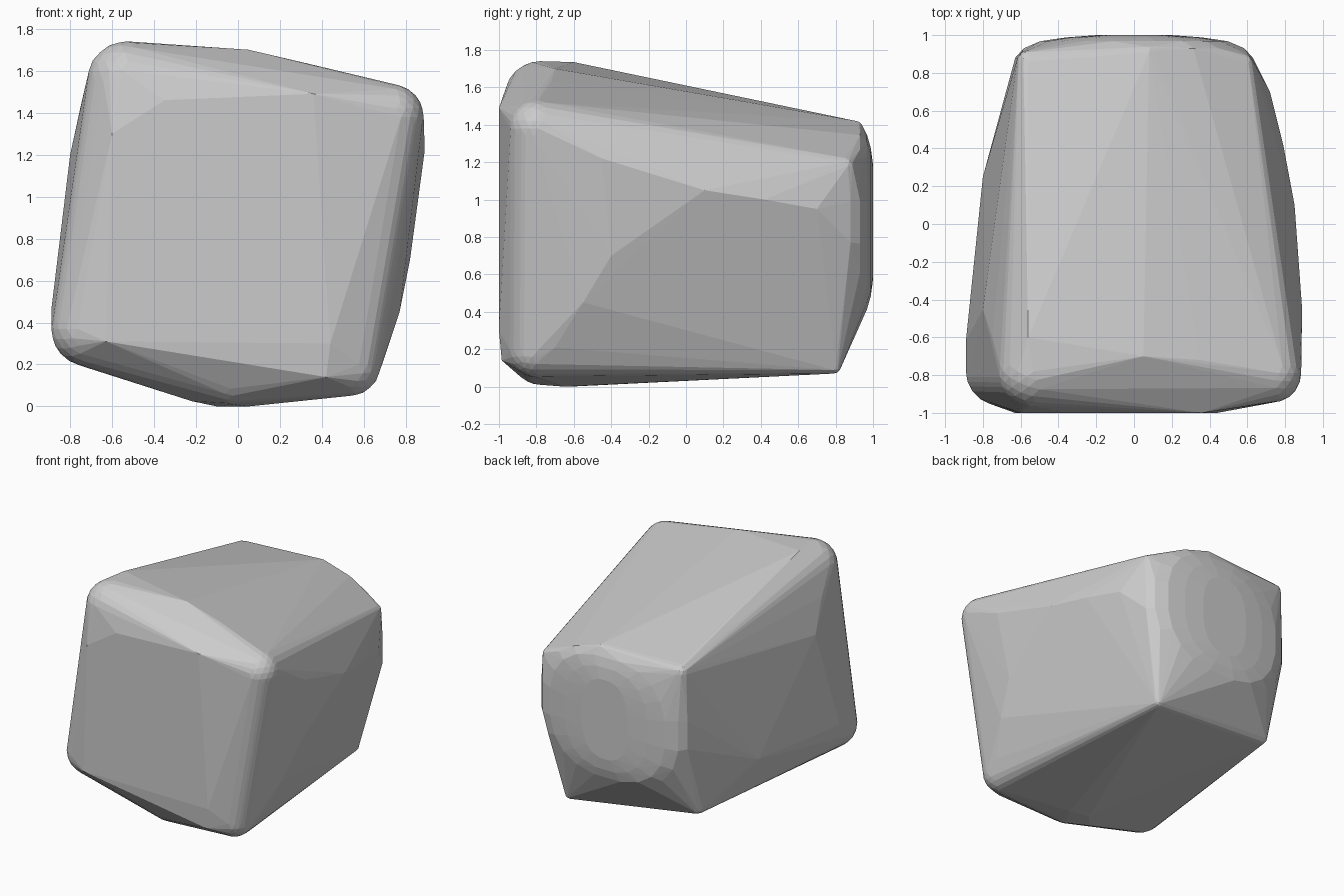
import bpy, bmesh, math
from mathutils import Matrix, Vector

if "Cube" in bpy.data.objects:
    bpy.data.objects.remove(bpy.data.objects["Cube"])

bm = bmesh.new()


def corner(x, y, z, r, sub=2):
    """Rounded corner of the block."""
    bmesh.ops.create_icosphere(bm, subdivisions=sub, radius=r,
                               matrix=Matrix.Translation((x, y, z)))


# Broad rounded front corners
corner(-0.53, -0.78, 1.55, 0.19, 3)
corner(0.73, -0.79, 1.38, 0.155, 3)
corner(-0.71, -0.78, 0.37, 0.18, 3)
corner(0.53, -0.80, 0.20, 0.15, 3)
corner(-0.03, -0.78, 0.16, 0.15, 3)

# Tighter back corners
corner(0.08, 0.91, 1.385, 0.035)
corner(-0.56, 0.86, 1.35, 0.06)
corner(0.58, 0.85, 1.18, 0.05)
corner(0.44, 0.79, 0.11, 0.04)
corner(-0.58, 0.69, 0.25, 0.06)

# Flat front panel, inset from the rounded edges
for x, y, z in [(-0.63, -1, 0.31), (0.42, -0.985, 0.14), (0.44, -1, 0.3),
                (0.36, -1, 1.49), (-0.35, -1, 1.46), (-0.6, -1, 1.3)]:
    bm.verts.new((x, y, z))

# Swells on the top, bottom and sides
for p in [(-0.56, -0.60, 1.735), (0.05, -0.70, 1.70), (0.35, -0.72, 1.63),
          (-0.10, -0.62, 0.0), (0.05, -0.65, 0.0), (-0.22, -0.75, 0.025),
          (0.50, -0.72, 0.05), (0.89, -0.45, 1.22), (0.885, -0.65, 1.3),
          (0.85, 0.10, 1.05), (0.79, 0.42, 1.0), (0.72, 0.70, 0.95),
          (0.82, -0.40, 0.70), (0.77, -0.55, 0.45), (0.69, -0.70, 0.21),
          (-0.89, -0.62, 0.46), (-0.80, 0.25, 0.50), (-0.80, -0.45, 1.20),
          (-0.75, -0.60, 1.43), (-0.67, 0.72, 0.90)]:
    bm.verts.new(p)

# Shallow dome of the back face (squarish rings)
for y, rx, rz in [(1.0, 0.20, 0.31), (0.988, 0.36, 0.40),
                  (0.968, 0.50, 0.47), (0.93, 0.59, 0.51), (0.88, 0.635, 0.48)]:
    for i in range(20):
        a = math.tau * (i + 0.5) / 20
        c, s = math.cos(a), math.sin(a)
        bm.verts.new((rx * math.copysign(abs(c) ** 0.8, c), y,
                      0.88 + rz * math.copysign(abs(s) ** 0.8, s)))

# Wrap everything in one convex skin
pts = [v.co.copy() for v in bm.verts]
bm.free()
hull = bmesh.new()
for p in pts:
    hull.verts.new(p)
bmesh.ops.convex_hull(hull, input=hull.verts)
bmesh.ops.delete(hull, geom=[v for v in hull.verts if not v.link_faces],
                 context='VERTS')
bmesh.ops.recalc_face_normals(hull, faces=hull.faces)

# Stand on the ground and centre
lo = Vector([min(v.co[i] for v in hull.verts) for i in range(3)])
hi = Vector([max(v.co[i] for v in hull.verts) for i in range(3)])
bmesh.ops.translate(hull, verts=hull.verts,
                    vec=(-(lo.x + hi.x) / 2, -(lo.y + hi.y) / 2, -lo.z))

mesh = bpy.data.meshes.new("boulder")
hull.to_mesh(mesh)
hull.free()
obj = bpy.data.objects.new("boulder", mesh)
bpy.context.collection.objects.link(obj)
